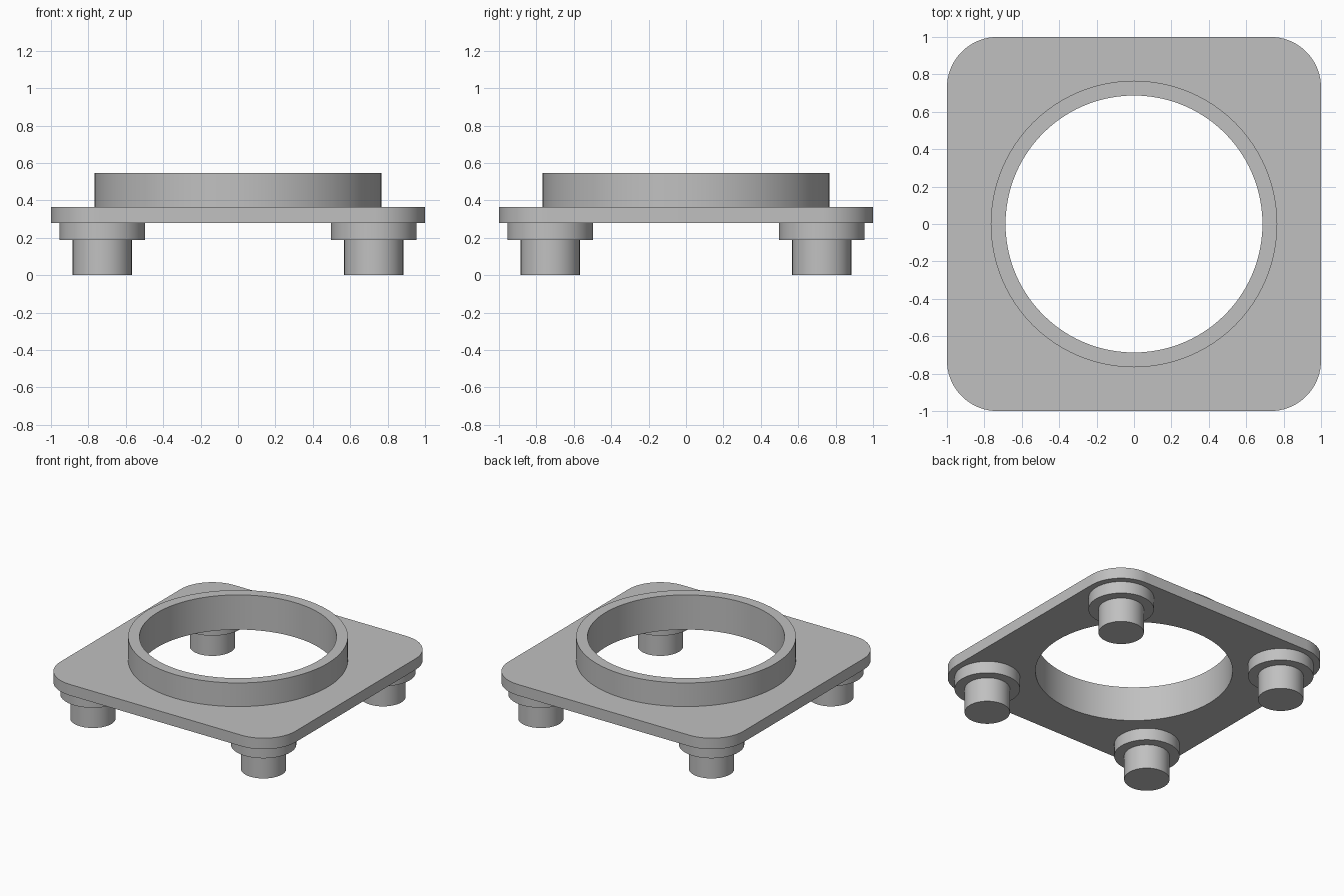
import bpy
import bmesh
from math import cos, sin, pi

cube = bpy.data.objects.get("Cube")
if cube:
    bpy.data.objects.remove(cube, do_unlink=True)

# Single plain material
grey = bpy.data.materials.new("plain_grey")
grey.use_nodes = True
colour = (0.53, 0.53, 0.53, 1)
grey.diffuse_color = colour
grey.node_tree.nodes["Principled BSDF"].inputs["Base Color"].default_value = colour

STEPS = 24  # segments per quarter turn


def outline(half, radius, z):
    """Rounded square; a circle when radius equals half."""
    core = half - radius
    points = []
    for sx, sy, quarter in ((1, 1, 0), (-1, 1, 1), (-1, -1, 2), (1, -1, 3)):
        for k in range(STEPS + 1):
            a = (quarter + k / STEPS) * pi / 2
            points.append((sx * core + radius * cos(a), sy * core + radius * sin(a), z))
    return points


def build(name, sections, closed, location=(0, 0, 0)):
    """Skin a stack of outlines; closed joins last to first, otherwise caps both ends."""
    bm = bmesh.new()
    loops = [[bm.verts.new(p) for p in outline(*s)] for s in sections]
    pairs = list(zip(loops, loops[1:]))
    if closed:
        pairs.append((loops[-1], loops[0]))
    for low, high in pairs:
        for i in range(len(low)):
            j = (i + 1) % len(low)
            bm.faces.new((low[i], low[j], high[j], high[i]))
    if not closed:
        bm.faces.new(loops[0][::-1])
        bm.faces.new(loops[-1])
    bmesh.ops.remove_doubles(bm, verts=bm.verts, dist=0.0001)
    bmesh.ops.recalc_face_normals(bm, faces=bm.faces)
    mesh = bpy.data.meshes.new(name)
    bm.to_mesh(mesh)
    bm.free()
    mesh.materials.append(grey)
    obj = bpy.data.objects.new(name, mesh)
    obj.location = location
    bpy.context.collection.objects.link(obj)
    bpy.ops.object.select_all(action="DESELECT")
    obj.select_set(True)
    bpy.context.view_layer.objects.active = obj
    bpy.ops.object.shade_smooth_by_angle(angle=pi / 6)
    return obj


# Plate with raised collar and through bore
BOTTOM, TOP, RIM = 0.28, 0.365, 0.547
COLLAR, BORE = 0.766, 0.687
build("plate_with_collar", [
    (1, 0.27, BOTTOM), (1, 0.27, TOP),
    (COLLAR, COLLAR, TOP), (COLLAR, COLLAR, RIM),
    (BORE, BORE, RIM), (BORE, BORE, BOTTOM),
], closed=True)

# Stepped feet under the four corners
FOOT, SHOULDER, STEP = 0.158, 0.228, 0.188
for side, x in (("right", -1), ("left", 1)):
    for end, y in (("front", -1), ("back", 1)):
        build(f"{end}_{side}_foot", [
            (FOOT, FOOT, 0), (FOOT, FOOT, STEP),
            (SHOULDER, SHOULDER, STEP), (SHOULDER, SHOULDER, BOTTOM),
        ], closed=False, location=(x * 0.726, y * 0.726, 0))
